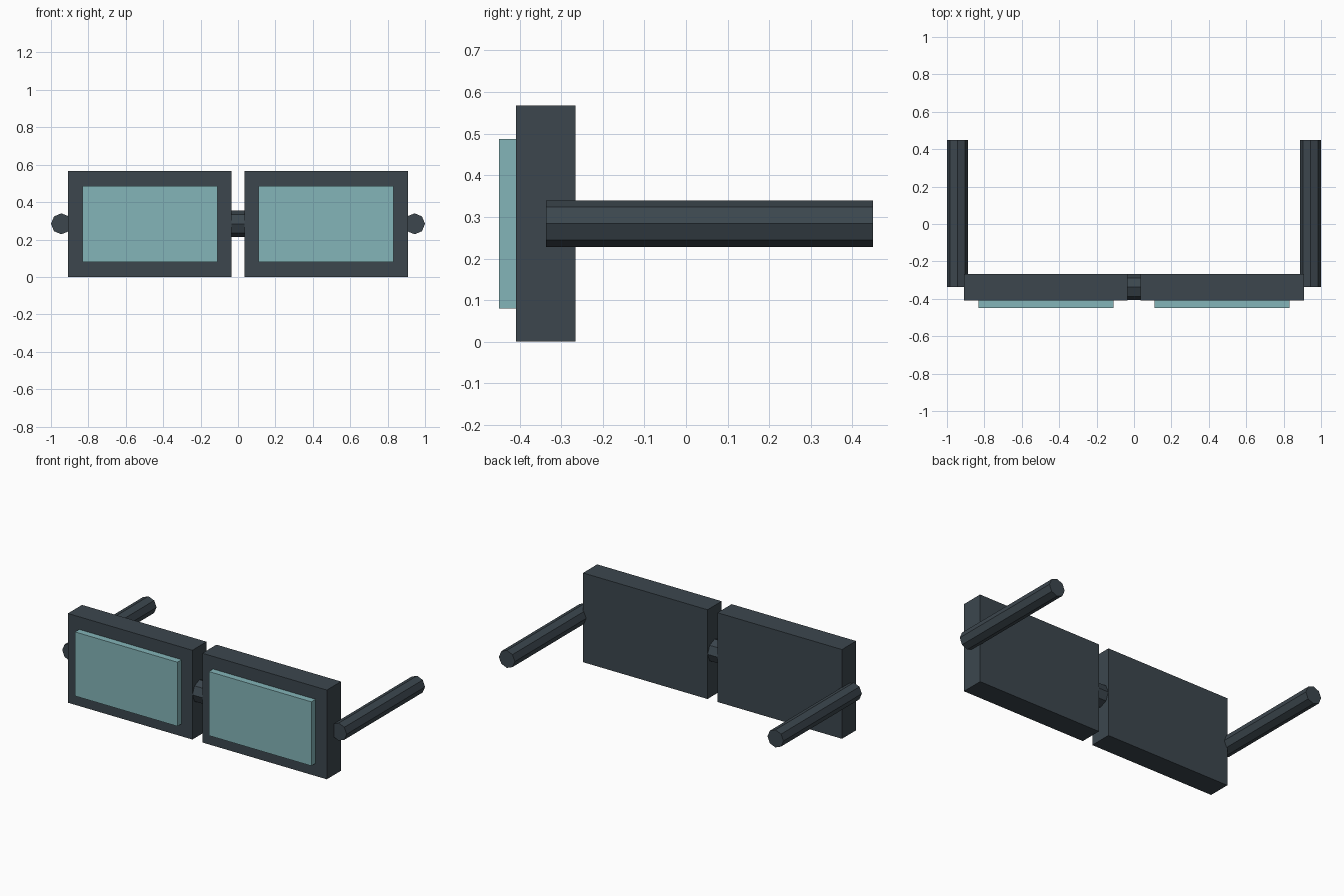
import bpy
from math import pi

if "Cube" in bpy.data.objects:
    bpy.data.objects.remove(bpy.data.objects["Cube"])

FRONT_Y = -0.337   # middle of the rim thickness
MID_Z = 0.284      # height of the lens centres, bridge and temples


def material(name, color):
    mat = bpy.data.materials.new(name)
    mat.diffuse_color = (*color, 1)
    mat.use_nodes = True
    mat.node_tree.nodes["Principled BSDF"].inputs["Base Color"].default_value = mat.diffuse_color
    return mat


DARK = material("dark_frame", (0.045, 0.062, 0.076))
GLASS = material("teal_glass", (0.23, 0.46, 0.48))


def box(name, center, size, mat):
    bpy.ops.mesh.primitive_cube_add(size=1, location=center)
    ob = bpy.context.object
    ob.name = name
    ob.scale = size
    bpy.ops.object.transform_apply(location=False, rotation=False, scale=True)
    ob.data.materials.append(mat)
    return ob


def rod(name, center, radius, length, rotation, mat):
    bpy.ops.mesh.primitive_cylinder_add(vertices=8, radius=radius, depth=length,
                                        location=center, rotation=rotation)
    ob = bpy.context.object
    ob.name = name
    ob.data.materials.append(mat)
    return ob


for label, side in (("left", -1), ("right", 1)):
    # Solid rectangular rim with a raised lens on its front
    box(f"{label}_rim", (side * 0.4725, FRONT_Y, MID_Z), (0.875, 0.142, 0.567), DARK)
    box(f"{label}_lens", (side * 0.4705, -0.41, MID_Z), (0.72, 0.08, 0.407), GLASS)
    # Octagonal temple running back from the outer edge of the rim
    rod(f"{label}_temple", (side * 0.944, 0.0565, MID_Z), 0.056, 0.787,
        (pi / 2, 0, 0), DARK)

# Octagonal nose bridge joining the rims
rod("bridge", (0, FRONT_Y, MID_Z), 0.07, 0.14, (0, pi / 2, 0), DARK)
